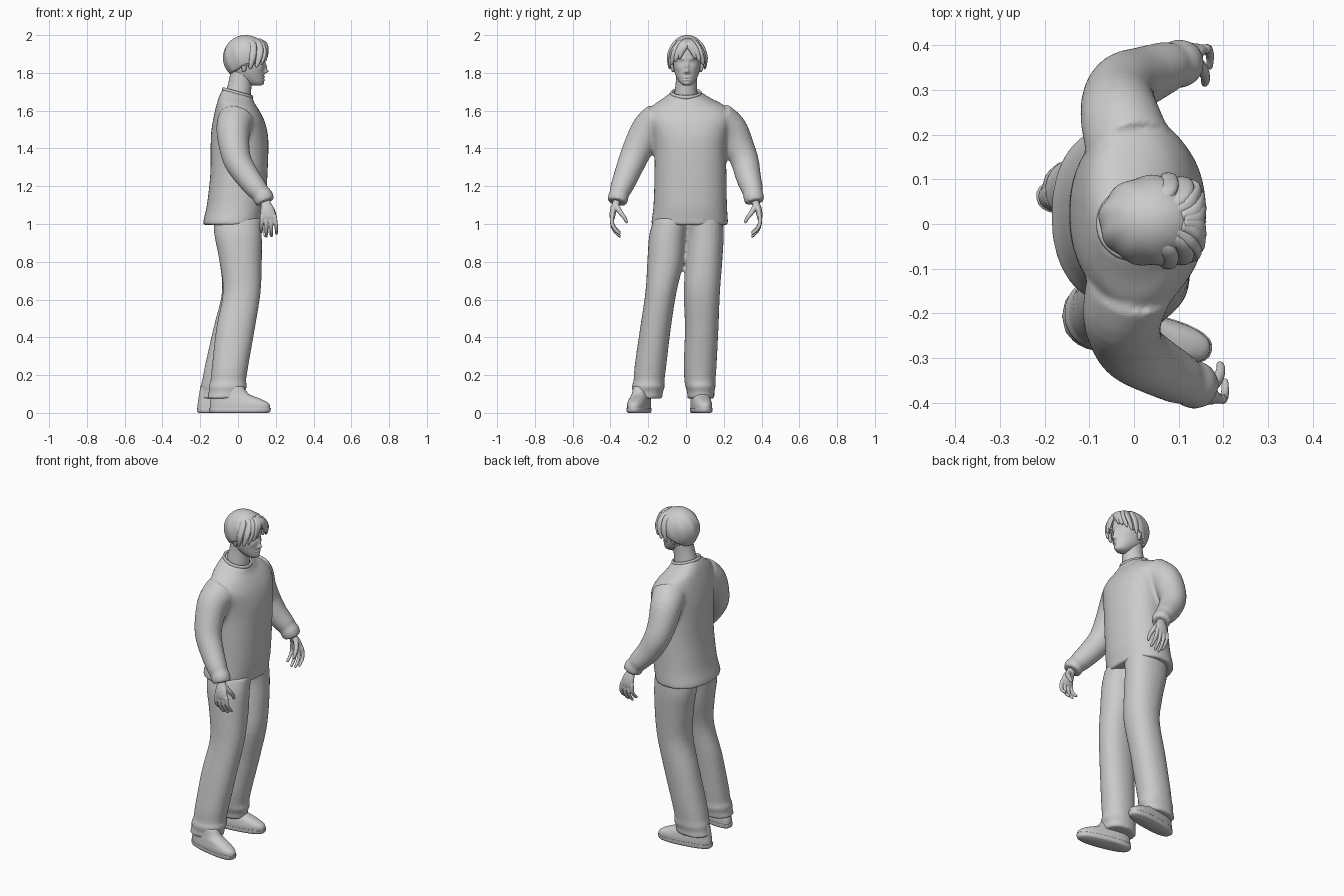
import bpy, bmesh, math
from mathutils import Vector

# ---------- helpers ----------
def smooth_rows(rows, sub):
    """Catmull-Rom interpolation between key cross-sections."""
    out, n = [], len(rows)
    for i in range(n - 1):
        p = [rows[max(0, min(n - 1, i + k))] for k in (-1, 0, 1, 2)]
        for s in range(sub):
            t = s / sub
            out.append([0.5 * (2 * b + (c - a) * t + (2 * a - 5 * b + 4 * c - d) * t * t
                               + (3 * b - a - 3 * c + d) * t ** 3) for a, b, c, d in zip(*p)])
    return out + [list(rows[-1])]

def finish(bm, name):
    bmesh.ops.recalc_face_normals(bm, faces=bm.faces)
    me = bpy.data.meshes.new(name)
    bm.to_mesh(me)
    bm.free()
    ob = bpy.data.objects.new(name, me)
    bpy.context.collection.objects.link(ob)
    for p in me.polygons:
        p.use_smooth = True
    return ob

def loft(name, rows, seg=24, sub=4, along=False, power=1.0, tilt=0.0, ref=(1, 0, 0)):
    """Rows are (x, y, z, ra, rb); rings lie flat, or across the path if along."""
    rows = smooth_rows(rows, sub)
    bm, rings = bmesh.new(), []
    zlo, zhi = rows[0][2], rows[-1][2]
    for i, r in enumerate(rows):
        c = Vector(r[:3])
        u, v = Vector((1, 0, -tilt * max(0, (r[2] - zlo) / (zhi - zlo)) ** 5)), Vector((0, 1, 0))
        if along:
            t = (Vector(rows[min(i + 1, len(rows) - 1)][:3]) - Vector(rows[max(i - 1, 0)][:3])).normalized()
            u = Vector(ref)
            u = (u - t * u.dot(t)).normalized()
            v = t.cross(u)
        ring = []
        for k in range(seg):
            a = 2 * math.pi * k / seg
            ca, sa = math.cos(a), math.sin(a)
            ring.append(bm.verts.new(c + u * (r[3] * math.copysign(abs(ca) ** power, ca))
                                     + v * (r[4] * math.copysign(abs(sa) ** power, sa))))
        rings.append(ring)
    for a, b in zip(rings, rings[1:]):
        for k in range(seg):
            bm.faces.new((a[k], a[(k + 1) % seg], b[(k + 1) % seg], b[k]))
    bm.faces.new(rings[0])
    bm.faces.new(rings[-1])
    return finish(bm, name)

def span(rows):
    """(z, back x, front x, y min, y max) -> loft rows."""
    return [((b + f) / 2, (l + r) / 2, z, (f - b) / 2, (r - l) / 2) for z, b, f, l, r in rows]

def tube(name, pts, **kw):
    return loft(name, [(*p[:3], p[3], p[-1]) for p in pts], along=True, **kw)

def fuse(name, obs, voxel, iters):
    bpy.ops.object.select_all(action='DESELECT')
    for o in obs:
        o.select_set(True)
    bpy.context.view_layer.objects.active = obs[0]
    bpy.ops.object.join()
    ob = obs[0]
    ob.name = name
    m = ob.modifiers.new("blend", 'REMESH')
    m.mode, m.voxel_size, m.use_smooth_shade = 'VOXEL', voxel, True
    m = ob.modifiers.new("soften", 'SMOOTH')
    m.factor, m.iterations = 0.5, iters
    return ob

# ---------- sweater: torso and two sleeves ----------
torso = loft("torso", span([
    (0.995, -.185, .130, -.182, .222), (1.02, -.183, .133, -.182, .222), (1.10, -.165, .146, -.172, .217),
    (1.26, -.147, .156, -.167, .214), (1.40, -.145, .161, -.168, .214), (1.48, -.142, .158, -.18, .225),
    (1.56, -.128, .140, -.20, .24), (1.62, -.112, .112, -.18, .21), (1.66, -.098, .088, -.125, .135),
    (1.693, -.08, .077, -.078, .08)]), seg=40, power=.88, tilt=.28)
sleeve_a = tube("sleeve_a", [
    (-.01, -.14, 1.55, .098), (-.025, -.20, 1.50, .09), (-.02, -.25, 1.41, .081), (0, -.286, 1.33, .074),
    (.05, -.318, 1.25, .066), (.10, -.345, 1.185, .058), (.122, -.354, 1.16, .051), (.132, -.358, 1.145, .055),
    (.145, -.365, 1.115, .051)])
sleeve_b = tube("sleeve_b", [
    (-.01, .17, 1.55, .098), (-.03, .235, 1.50, .09), (-.035, .28, 1.41, .081), (-.02, .312, 1.33, .074),
    (.02, .33, 1.25, .067), (.07, .35, 1.185, .058), (.09, .355, 1.16, .051), (.1, .358, 1.145, .055),
    (.11, .364, 1.115, .051)])
fuse("sweater", [torso, sleeve_a, sleeve_b], .009, 6)

# collar band
bm = bmesh.new()
collar_pts = 40
rings = []
for k in range(collar_pts):
    a = 2 * math.pi * k / collar_pts
    cx, cy = math.cos(a), math.sin(a)
    rings.append([bm.verts.new((-.002 + (.076 + .007 * math.cos(b)) * cx, (.076 + .007 * math.cos(b)) * cy,
                                1.692 - .021 * cx + .011 * math.sin(b))) for b in [j * math.pi / 4 for j in range(8)]])
for k in range(collar_pts):
    a, b = rings[k], rings[(k + 1) % collar_pts]
    for j in range(8):
        bm.faces.new((a[j], a[(j + 1) % 8], b[(j + 1) % 8], b[j]))
finish(bm, "collar")

# ---------- trousers ----------
leg_a = loft("leg_a", span([
    (1.03, -.13, .122, -.17, .03), (.94, -.125, .126, -.195, .004), (.80, -.098, .126, -.205, -.012),
    (.64, -.08, .12, -.215, -.05), (.45, -.115, .09, -.243, -.08), (.25, -.138, .055, -.272, -.104),
    (.17, -.146, .043, -.278, -.114), (.14, -.156, .048, -.288, -.112), (.11, -.155, .036, -.283, -.122),
    (.075, -.165, .034, -.288, -.126)]), power=.92)
leg_b = loft("leg_b", span([
    (1.03, -.13, .122, -.01, .195), (.94, -.125, .124, .004, .20), (.80, -.098, .124, -.002, .192),
    (.64, -.085, .114, -.012, .18), (.45, -.13, .072, -.006, .172), (.25, -.175, .024, -.012, .162),
    (.17, -.19, .008, -.008, .156), (.14, -.199, .012, -.004, .157), (.11, -.2, 0, .006, .15),
    (.075, -.21, -.002, .006, .152)]), power=.92)
fuse("trousers", [leg_a, leg_b], .009, 5)

# ---------- shoes ----------
for name, x, y, yaw in (("shoe_a", .008, -.248, -12), ("shoe_b", -.055, .08, 8)):
    sole = loft(name + "_sole", span([(0, -.155, .155, -.045, .045), (.008, -.163, .166, -.052, .052),
                                      (.026, -.165, .17, -.053, .053)]), seg=32, power=.8)
    upper = loft(name + "_upper", span([
        (.022, -.16, .166, -.051, .051), (.045, -.16, .163, -.051, .051), (.062, -.158, .14, -.049, .049),
        (.078, -.156, .105, -.047, .047), (.10, -.152, .05, -.044, .044), (.14, -.145, .02, -.04, .04)]),
        seg=32, power=.82)
    for o in (sole, upper):
        o.location = (x, y, 0)
        o.rotation_euler.z = math.radians(yaw)

# ---------- hands ----------
for side, s, dx in (("a", 1, 0), ("b", -1, -.034)):
    def P(x, y, z, *r):
        return (x + dx, y * s, z, *r)
    parts = [tube("palm", [P(.135, -.358, 1.15, .027, .024), P(.147, -.37, 1.11, .027, .02),
                           P(.155, -.384, 1.075, .037, .018), P(.16, -.39, 1.04, .041, .015),
                           P(.16, -.388, 1.022, .036, .010)], seg=16)]
    for i, (o, length) in enumerate(((-.033, .078), (-.011, .1), (.012, .098), (.034, .085))):
        parts.append(tube("finger", [
            P(.16 + o, -.391, 1.045, .0115), P(.162 + o * 1.12, -.391, 1.035 - length * .38, .0105),
            P(.163 + o * 1.2, -.375, 1.035 - length * .75, .0095), P(.163 + o * 1.2, -.352, 1.035 - length, .0075),
            P(.163 + o * 1.2, -.346, 1.031 - length, .003)], seg=10, sub=3))
    parts.append(tube("thumb", [P(.165, -.37, 1.10, .015), P(.185, -.35, 1.065, .014), P(.194, -.327, 1.035, .011),
                                P(.192, -.314, 1.01, .0085), P(.191, -.311, 1.004, .003)], seg=10, sub=3))
    fuse("hand_" + side, parts, .0035, 3)

# ---------- neck and head ----------
tube("neck", [(-.005, 0, 1.64, .068, .066), (.004, 0, 1.70, .065, .06), (.012, .002, 1.75, .061, .056),
              (.02, .004, 1.80, .06, .056)])
head = loft("head", span([(z, b, f, .005 - w, .005 + w) for z, b, f, w in (
    (1.732, .07, .118, .016), (1.74, .05, .131, .03), (1.755, .02, .137, .043), (1.78, -.02, .138, .057),
    (1.81, -.042, .139, .067), (1.85, -.058, .142, .073), (1.89, -.063, .143, .075), (1.93, -.058, .136, .072),
    (1.96, -.04, .115, .06), (1.985, 0, .075, .03))]), seg=72, sub=7)
# facial relief: (y, z, spread y, spread z, push), mirrored when y is not 0
relief = [(0, 1.808, .010, .010, .021), (0, 1.832, .008, .020, .012), (.011, 1.802, .006, .006, .007),
          (.030, 1.856, .016, .009, -.009), (.030, 1.856, .010, .005, .005), (.032, 1.877, .022, .006, .004),
          (0, 1.777, .019, .004, .006), (0, 1.763, .015, .0045, .006), (0, 1.770, .022, .002, -.003),
          (0, 1.742, .016, .010, .004), (.045, 1.825, .016, .014, .004)]
for v in head.data.vertices:
    if v.co.x > .06:
        y, z, d = v.co.y - .005, v.co.z, 0
        for ry, rz, sy, sz, push in relief:
            for yy in {ry, -ry}:
                d += push * math.exp(-((y - yy) / sy) ** 2 - ((z - rz) / sz) ** 2)
        v.co.x += d * min(1, (v.co.x - .06) / .04)
for s in (-1, 1):
    loft("ear", [(.028, .005 + s * .073, 1.805, .007, .006), (.032, .005 + s * .077, 1.82, .012, .008),
                 (.03, .005 + s * .081, 1.85, .018, .009), (.03, .005 + s * .08, 1.868, .01, .006)], seg=12)

# ---------- hair: cut-out cap with waves, then fringe locks ----------
bm = bmesh.new()
bmesh.ops.create_uvsphere(bm, u_segments=72, v_segments=48, radius=1)
for v in bm.verts:
    x, y, z = v.co
    a = math.atan2(y, x)
    w = 1 + .022 * math.sin(9 * a + 3 * z) * (1 - z * z)
    low = max(0, -z)
    v.co = (.040 + .118 * x * w - .004 * low, .007 + .101 * y * w, 1.887 + (.113 if z > 0 else .125) * z)
def cut(f):
    x, y, z = f.calc_center_median()
    y = abs(y - .005)
    if x > .085:
        return z < 1.945 - .75 * y
    return z < 1.785 + .065 * max(0, min(1, (x + .055) / .10))
bmesh.ops.delete(bm, geom=[f for f in bm.faces if cut(f)], context='FACES')
hair = finish(bm, "hair_cap")
m = hair.modifiers.new("thickness", 'SOLIDIFY')
m.thickness, m.offset = .016, -1
for s in (-1, 1):
    for i, (x0, y1, x2, y2, z2, x3, y3, z3) in enumerate((
            (.115, .022, .150, .046, 1.912, .146, .062, 1.872), (.10, .04, .142, .066, 1.905, .128, .083, 1.855),
            (.085, .055, .115, .085, 1.90, .100, .092, 1.842), (.06, .07, .078, .098, 1.89, .066, .094, 1.832),
            (.12, .008, .152, .028, 1.922, .151, .04, 1.886))):
        tube("fringe_lock", [
            (x0 - .01, .007 + s * y1 * .5, 1.972, .012, .012), ((x0 + x2) / 2 + .008, .007 + s * y1, 1.953, .020, .011),
            (x2, .007 + s * y2, z2, .018, .010), (x3, .007 + s * y3, z3, .010, .007),
            (x3 - .004, .007 + s * (y3 - .002), z3 - .012, .002, .002)], seg=12, ref=(0, 1, 0) if i in (0, 1, 4) else (1, 0, 0))
